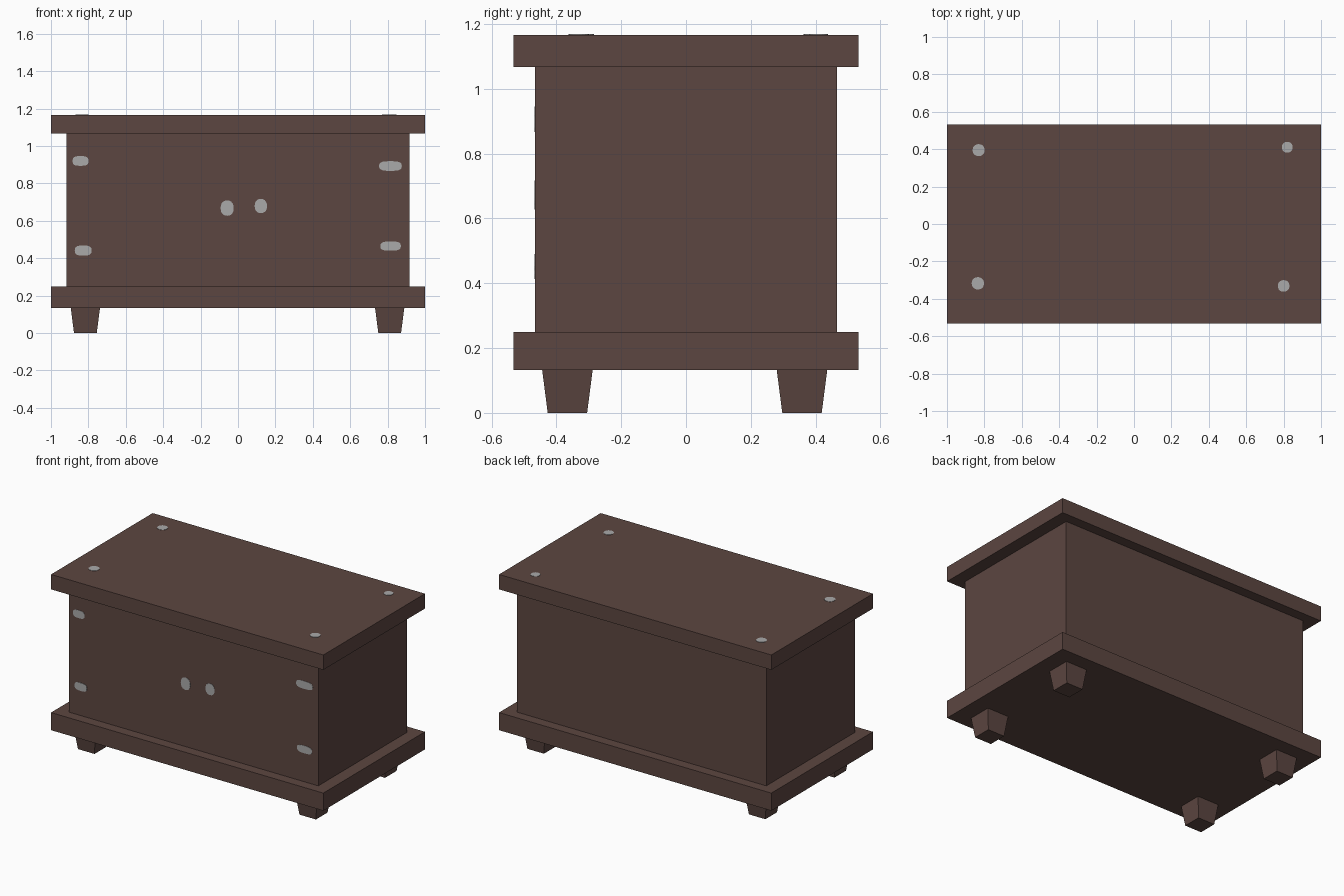
import bpy, bmesh, math
from mathutils import Matrix

if "Cube" in bpy.data.objects:
    bpy.data.objects.remove(bpy.data.objects["Cube"])


def material(name, color):
    m = bpy.data.materials.new(name)
    m.diffuse_color = (*color, 1)
    m.use_nodes = True
    m.node_tree.nodes["Principled BSDF"].inputs["Base Color"].default_value = m.diffuse_color
    return m


BROWN = material("dark brown wood", (0.107, 0.061, 0.052))
GREY = material("grey metal", (0.402, 0.402, 0.402))


def finish(name, bm, mat):
    bmesh.ops.recalc_face_normals(bm, faces=bm.faces)
    mesh = bpy.data.meshes.new(name)
    bm.to_mesh(mesh)
    bm.free()
    mesh.materials.append(mat)
    obj = bpy.data.objects.new(name, mesh)
    bpy.context.collection.objects.link(obj)
    return obj


def box(name, cx, cy, hx, hy, z0, z1, taper=1.0):
    """Box with half sizes hx, hy at the top; taper scales its bottom."""
    bm = bmesh.new()
    bmesh.ops.create_cube(bm, size=2)
    for v in bm.verts:
        s = 1.0 if v.co.z > 0 else taper
        v.co = (cx + v.co.x * hx * s, cy + v.co.y * hy * s,
                z1 if v.co.z > 0 else z0)
    return finish(name, bm, BROWN)


def plate(name, w, h, matrix, power=2.0):
    """Thin rounded inlay, facing the local z axis of matrix."""
    bm = bmesh.new()
    ring = []
    for i in range(20):
        a = math.tau * i / 20
        c, s = math.cos(a), math.sin(a)
        x = math.copysign(abs(c) ** (2 / power), c) * w / 2
        y = math.copysign(abs(s) ** (2 / power), s) * h / 2
        ring.append(bm.verts.new((x, y, -0.001)))
    face = bm.faces.new(ring)
    ext = bmesh.ops.extrude_face_region(bm, geom=[face])["geom"]
    for v in ext:
        if isinstance(v, bmesh.types.BMVert):
            v.co.z = 0.002
    bm.transform(matrix)
    return finish(name, bm, GREY)


# chest body with overhanging base and lid
box("base", 0, 0, 1.0, 0.533, 0.133, 0.25)
box("body", 0, 0, 0.916, 0.466, 0.25, 1.068)
box("lid", 0, 0, 1.0, 0.533, 1.068, 1.167)

# tapered feet
for side, x in (("left", -0.816), ("right", 0.811)):
    for end, y in (("front", -0.366), ("back", 0.358)):
        box(f"{end}_{side}_foot", x, y, 0.078, 0.078, 0.0, 0.133, 0.78)

# front hinges and knobs: x, z, width, height
front = Matrix.Translation((0, -0.466, 0)) @ Matrix.Rotation(math.pi / 2, 4, "X")
for x, z, w, h in ((-0.842, 0.92, 0.085, 0.052), (0.815, 0.893, 0.122, 0.052),
                   (-0.828, 0.441, 0.09, 0.054), (0.816, 0.465, 0.11, 0.05)):
    plate("hinge", w, h, front @ Matrix.Translation((x, z, 0)), 3.0)
for x, z, w, h in ((-0.058, 0.668, 0.07, 0.082), (0.122, 0.679, 0.066, 0.076)):
    plate("door_knob", w, h, front @ Matrix.Translation((x, z, 0)), 2.3)

# lid nail heads: x, y, diameter
for x, y, d in ((-0.831, 0.395, 0.064), (0.819, 0.41, 0.058),
                (-0.835, -0.317, 0.066), (0.80, -0.331, 0.062)):
    plate("nail_head", d, d, Matrix.Translation((x, y, 1.167)), 2.2)
